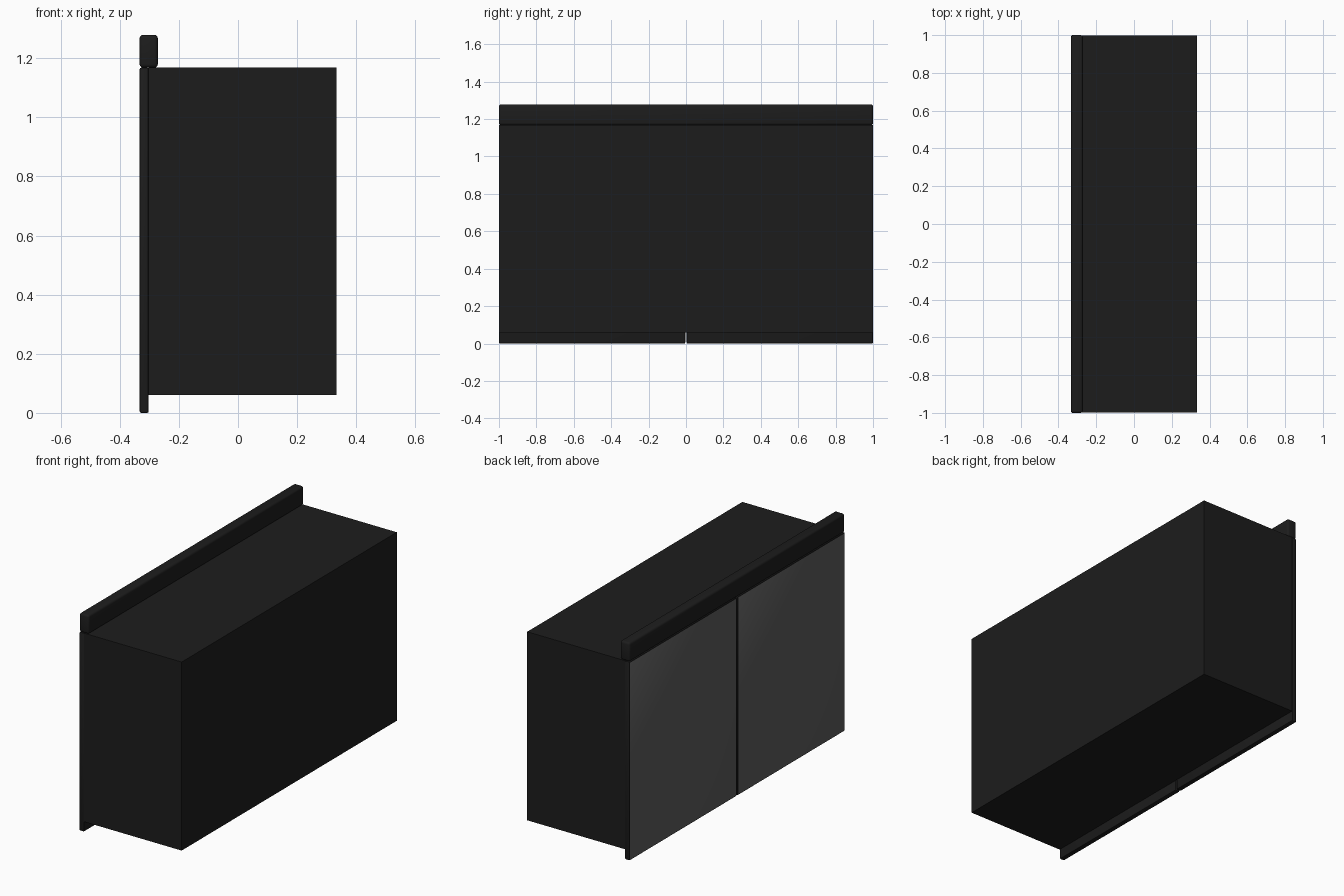
import bpy, bmesh

if "Cube" in bpy.data.objects:
    bpy.data.objects.remove(bpy.data.objects["Cube"])


def material(name, value):
    m = bpy.data.materials.new(name)
    m.diffuse_color = (value, value, value, 1)
    m.use_nodes = True
    m.node_tree.nodes["Principled BSDF"].inputs["Base Color"].default_value = m.diffuse_color
    return m


dark = material("dark_finish", 0.012)
grey = material("door_front_grey", 0.11)


def box(name, lo, hi, bevel=0.0, segments=2, front=None):
    """Box between two corners, rounded edges, optional material on its -x face."""
    bm = bmesh.new()
    bmesh.ops.create_cube(bm, size=1)
    for v in bm.verts:
        v.co = [(a + b) / 2 + c * (b - a) for a, b, c in zip(lo, hi, v.co)]
    if bevel:
        bmesh.ops.bevel(bm, geom=bm.edges[:], offset=bevel, segments=segments,
                        profile=0.5, affect='EDGES')
    bm.normal_update()
    mesh = bpy.data.meshes.new(name)
    mesh.materials.append(dark)
    if front:
        mesh.materials.append(front)
        for f in bm.faces:
            if f.normal.x < -0.99:
                f.material_index = 1
    bm.to_mesh(mesh)
    bm.free()
    ob = bpy.data.objects.new(name, mesh)
    bpy.context.collection.objects.link(ob)
    if bevel:
        bpy.context.view_layer.objects.active = ob
        ob.select_set(True)
        bpy.ops.object.shade_smooth_by_angle()
        ob.select_set(False)
    return ob


# Cabinet body
box("cabinet_body", (-0.302, -0.999, 0.06), (0.333, 0.999, 1.168))

# Pair of doors hanging below the body, narrow gap in the middle
for side, y0, y1 in (("left", 0.004, 1.0), ("right", -1.0, -0.004)):
    box(side + "_door", (-0.333, y0, 0.0), (-0.302, y1, 1.168), 0.006, 2, grey)

# Rounded rail along the top edge of the doors
box("top_rail", (-0.333, -1.0, 1.168), (-0.271, 1.0, 1.279), 0.012, 3)
